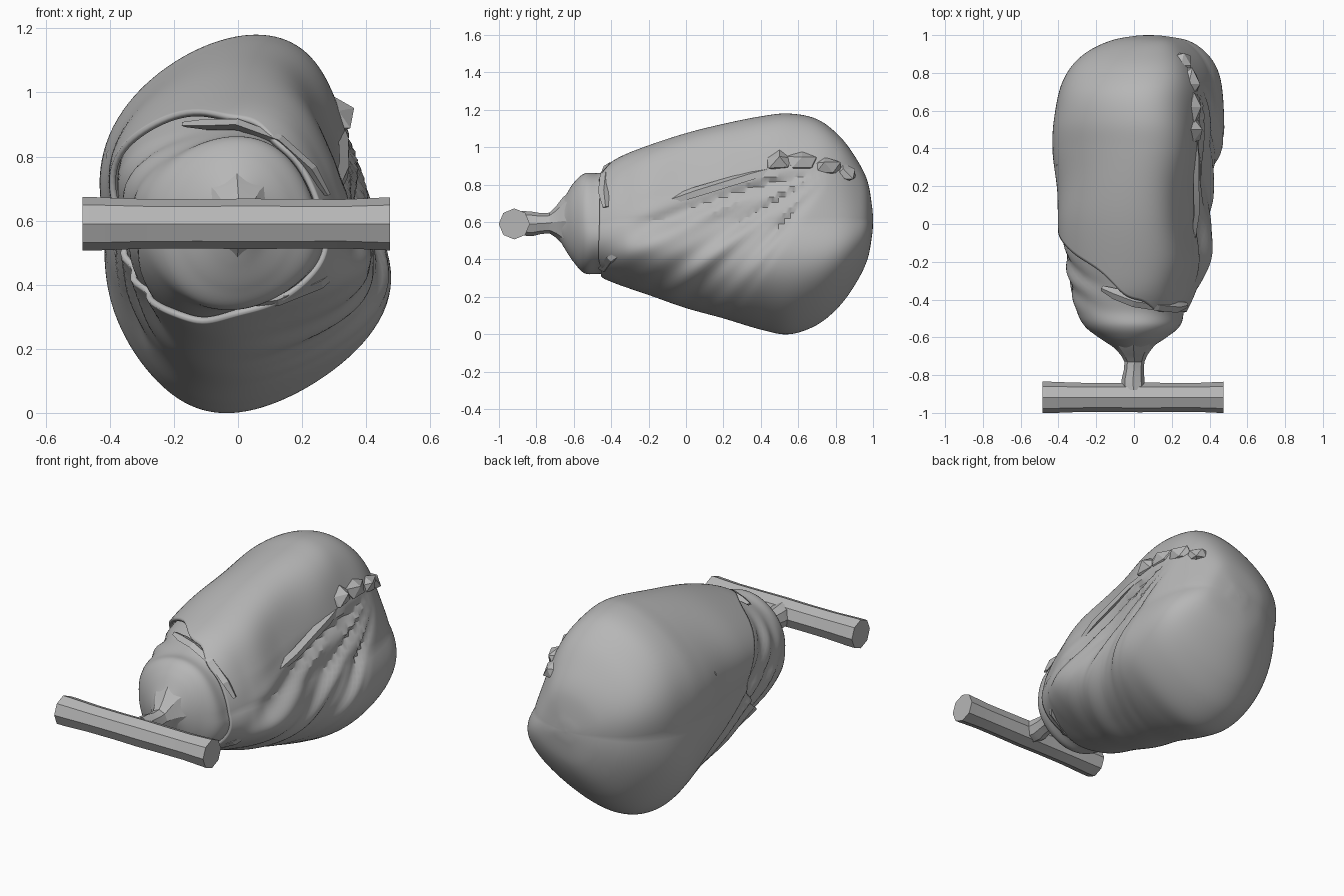
import bpy, bmesh, math, random
from mathutils import Vector

random.seed(4)
if "Cube" in bpy.data.objects:
    bpy.data.objects.remove(bpy.data.objects["Cube"])

GREY = (0.47, 0.47, 0.47, 1)
grey = bpy.data.materials.new("plain grey")
grey.use_nodes = True
grey.diffuse_color = GREY
grey.node_tree.nodes["Principled BSDF"].inputs["Base Color"].default_value = GREY


def finish(name, bm, angle=30):
    mesh = bpy.data.meshes.new(name)
    bm.to_mesh(mesh)
    bm.free()
    obj = bpy.data.objects.new(name, mesh)
    bpy.context.collection.objects.link(obj)
    mesh.materials.append(grey)
    bpy.ops.object.select_all(action='DESELECT')
    obj.select_set(True)
    bpy.context.view_layer.objects.active = obj
    bpy.ops.object.shade_smooth_by_angle(angle=math.radians(angle))
    return obj


def sample(sections, t):
    """Smooth interpolation through a list of sections."""
    last = len(sections) - 1
    i = min(int(t), last - 1)
    f = t - i
    p = [Vector(sections[max(0, min(last, i + k))]) for k in (-1, 0, 1, 2)]
    return 0.5 * (2 * p[1] + (p[2] - p[0]) * f
                  + (2 * p[0] - 5 * p[1] + 4 * p[2] - p[3]) * f * f
                  + (3 * p[1] - p[0] - 3 * p[2] + p[3]) * f ** 3)


def loft(name, sections, sides, steps, shape=None, skew=None, caps=(1, 1), angle=30):
    """Rings around y; a section is y, left x, right x, low z, high z."""
    bm = bmesh.new()
    rings = []
    span = len(sections) - 1
    for r in range(steps + 1):
        ring = []
        for s in range(sides):
            th = 2 * math.pi * s / sides
            u, v = math.cos(th), math.sin(th)
            t = span * r / steps
            if skew:
                t += skew(u, v) * (1 - t / span)
            y, x0, x1, z0, z1 = sample(sections, t)
            co = Vector(((x0 + x1) / 2 + (x1 - x0) / 2 * u, y,
                         (z0 + z1) / 2 + (z1 - z0) / 2 * v))
            if shape:
                co = shape(co, u, v, (x1 - x0) / 0.84)
            ring.append(bm.verts.new(co))
        rings.append(ring)
    for a, b in zip(rings, rings[1:]):
        for j in range(sides):
            k = (j + 1) % sides
            bm.faces.new((a[j], b[j], b[k], a[k]))
    if caps[0]:
        bm.faces.new(rings[0])
    if caps[1]:
        bm.faces.new(rings[-1][::-1])
    return finish(name, bm, angle)


def fade(a, low, high, soft):
    return max(0, min(1, (a - low) / soft, (high - a) / soft))


def folds(co, u, v, size):
    """Lean the lobes, then press gathered pleats into both sides."""
    lean = size * fade(co.y, -0.62, 2, 0.3)
    co.x += (-0.042 * math.sin(math.pi * v) + 0.045 * v ** 3) * lean
    if v < 0:
        # The lower lobe is fuller than the upper one
        co.x += u * 0.052 * math.sin(-math.pi * v) * lean
    x, y, z = co
    if u > 0:
        # Pleats fan out from the gathered knot
        a = math.atan2(0.92 - z, 0.85 - y)
        w = fade(a, 0.14, 0.95, 0.15) * min(1, u * 2) * fade(y, -0.5, 0.75, 0.25)
        wave = math.sin(a * 27 + 0.8 * math.sin(y * 7)) + 0.5 * math.sin(a * 47 + y * 5)
        co.x -= w * (0.02 + 0.011 * wave)
    else:
        # Pleats run along the slanting seam
        q = 0.7 * (y + z - 0.65)
        w = fade(q, -0.4, 0, 0.06) * min(1, -u * 2) * fade(z, 0.2, 0.95, 0.15)
        co.x += w * fade(y, -0.5, 2, 0.2) * (0.01 + 0.01 * math.sin(q * 50 + math.sin(z * 14)))
    # Broad soft dents
    dent = 0.007 * math.sin(6 * y + 5 * z) + 0.004 * math.sin(13 * y - 9 * z)
    co.x += dent * size
    return co


def slanted_rim(u, v):
    """The opening reaches further back on the right side."""
    depth = 0.7 - 1.4 * u + 0.8 * u * u
    return depth * (1 if v > 0 else 1 + 0.3 * v) + 0.1 * math.sin(9 * u) * v


# Outer wrapping, open at the front
shell = loft("outer_wrap", [
    (-0.47, -0.30, 0.265, 0.31, 0.87), (-0.36, -0.345, 0.31, 0.265, 0.945),
    (-0.2, -0.375, 0.365, 0.21, 1.01), (0, -0.385, 0.375, 0.14, 1.075),
    (0.2, -0.39, 0.385, 0.085, 1.125), (0.4, -0.41, 0.42, 0.025, 1.165),
    (0.55, -0.415, 0.43, 0.0, 1.18), (0.7, -0.39, 0.42, 0.05, 1.15),
    (0.82, -0.33, 0.39, 0.15, 1.06), (0.91, -0.24, 0.335, 0.275, 0.94),
    (0.97, -0.12, 0.26, 0.4, 0.82), (0.995, 0.0, 0.15, 0.53, 0.68),
    (1.0, 0.07, 0.08, 0.6, 0.61)],
    128, 110, folds, slanted_rim, (0, 1))
rim = shell.modifiers.new("thick edge", 'SOLIDIFY')
rim.thickness = 0.02
rim.offset = -1

# Rounded inner bundle showing in the opening
loft("inner_bundle", [
    (-0.69, -0.06, 0.06, 0.53, 0.66), (-0.65, -0.11, 0.10, 0.46, 0.73),
    (-0.6, -0.185, 0.175, 0.385, 0.81), (-0.54, -0.26, 0.24, 0.325, 0.86),
    (-0.45, -0.31, 0.255, 0.32, 0.865), (-0.3, -0.345, 0.29, 0.275, 0.92),
    (-0.1, -0.36, 0.32, 0.205, 1.01), (0.1, -0.355, 0.33, 0.15, 1.06),
    (0.3, -0.32, 0.3, 0.15, 1.06)], 72, 60, folds)

# Flared neck joining the bundle to the crossbar
loft("neck", [
    (-0.88, -0.065, 0.06, 0.53, 0.66), (-0.82, -0.065, 0.055, 0.525, 0.655),
    (-0.73, -0.05, 0.055, 0.54, 0.65), (-0.66, -0.1, 0.095, 0.48, 0.73),
    (-0.59, -0.17, 0.16, 0.41, 0.79)], 8, 8, angle=15)

# Faceted crossbar
bm = bmesh.new()
rings = []
for x in (-0.485, -0.44, -0.3, -0.12, 0.03, 0.18, 0.33, 0.475):
    r = 0.083 if abs(x) > 0.4 else random.uniform(0.076, 0.083)
    ring = []
    for k in range(8):
        a = math.pi * k / 4
        ring.append(bm.verts.new((x, -0.918 + r * math.cos(a), 0.59 + r * math.sin(a))))
    rings.append(ring)
for a, b in zip(rings, rings[1:]):
    for k in range(8):
        bm.faces.new((a[k], a[(k + 1) % 8], b[(k + 1) % 8], b[k]))
bm.faces.new(rings[0])
bm.faces.new(rings[-1])
bmesh.ops.recalc_face_normals(bm, faces=bm.faces)
finish("crossbar", bm, 20)


def flap(name, points, width):
    """A tapered, flat-sided fold of cloth along a path."""
    bm = bmesh.new()
    pts = [Vector(p) for p in points]
    rings = []
    for i, p in enumerate(pts):
        along = (pts[min(i + 1, len(pts) - 1)] - pts[max(i - 1, 0)]).normalized()
        out = Vector((p.x, 0, p.z - 0.6)).normalized()
        side = along.cross(out).normalized()
        w = width * (0.5 if i in (0, len(pts) - 1) else 1)
        rings.append([bm.verts.new(p + side * (a * w) + out * (b * w * 0.6))
                      for a, b in ((1, 0), (0, 1), (-1, 0), (0, -1))])
    for a, b in zip(rings, rings[1:]):
        for k in range(4):
            bm.faces.new((a[k], a[(k + 1) % 4], b[(k + 1) % 4], b[k]))
    bm.faces.new(rings[0])
    bm.faces.new(rings[-1])
    bmesh.ops.recalc_face_normals(bm, faces=bm.faces)
    finish(name, bm, 20)


# Loose folds around the opening and sides
flap("top_lip", [(-0.17, -0.34, 0.9), (-0.1, -0.37, 0.9), (0.0, -0.41, 0.9),
                 (0.13, -0.43, 0.85), (0.23, -0.44, 0.76), (0.28, -0.43, 0.68)], 0.03)
flap("bottom_lip", [(-0.02, -0.44, 0.33), (0.12, -0.44, 0.35),
                    (0.25, -0.4, 0.4), (0.32, -0.32, 0.45)], 0.03)
flap("right_fold", [(-0.35, 0.34, 0.9), (-0.395, 0.31, 0.8), (-0.405, 0.28, 0.66)], 0.03)
flap("left_fold", [(0.29, -0.25, 0.66), (0.33, 0.05, 0.76), (0.33, 0.35, 0.85),
                   (0.31, 0.6, 0.92)], 0.03)

# Gathered knot at the back of the left side
bm = bmesh.new()
for y, z, x in ((0.5, 0.92, 0.3), (0.62, 0.92, 0.3), (0.74, 0.89, 0.29), (0.84, 0.86, 0.25)):
    new = bmesh.ops.create_icosphere(bm, subdivisions=1, radius=0.06)["verts"]
    for v in new:
        v.co = v.co * random.uniform(0.7, 1.2)
        v.co.y *= 1.5
        v.co += Vector((x, y, z))
finish("gathered_knot", bm, 15)
